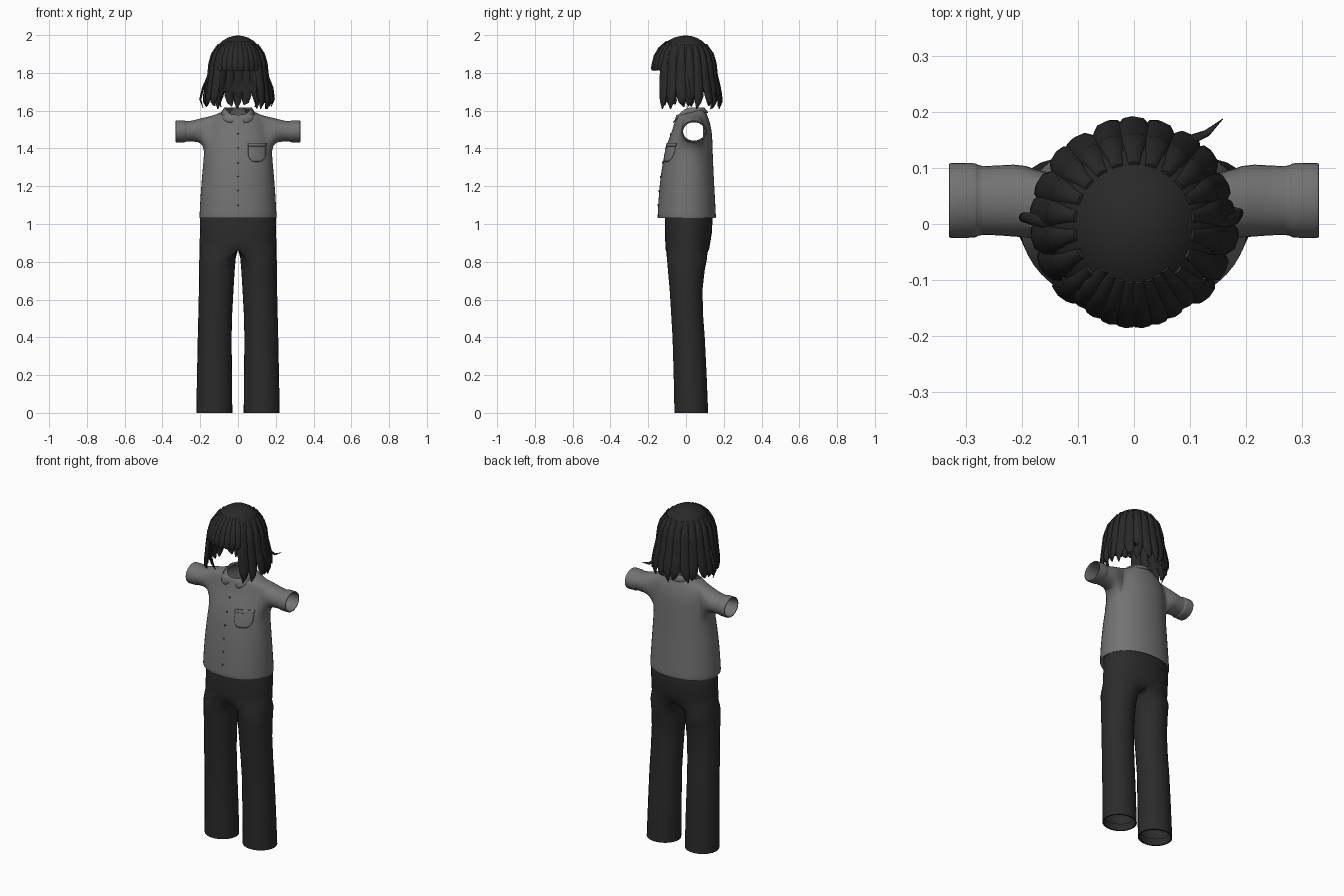
import bpy, bmesh, math, random
from math import sin, cos, radians, pi
from mathutils import Vector, Matrix
from mathutils.bvhtree import BVHTree

if "Cube" in bpy.data.objects:
    bpy.data.objects.remove(bpy.data.objects["Cube"])

random.seed(4)


def material(name, v):
    m = bpy.data.materials.new(name)
    m.diffuse_color = (*v, 1)
    m.use_nodes = True
    m.node_tree.nodes["Principled BSDF"].inputs["Base Color"].default_value = m.diffuse_color
    return m


HAIR = material("dark hair", (0.022, 0.022, 0.022))
CLOTH = material("grey cloth", (0.17, 0.17, 0.17))
PANTS = material("charcoal cloth", (0.024, 0.024, 0.024))
BUTTON = material("button grey", (0.08, 0.08, 0.08))


def finish(name, bm, mat, mirror=False, subsurf=0, solid=0, angle=50):
    bmesh.ops.remove_doubles(bm, verts=bm.verts[:], dist=1e-5)
    loose = [v for v in bm.verts if not v.link_faces]
    bmesh.ops.delete(bm, geom=loose, context='VERTS')
    bmesh.ops.recalc_face_normals(bm, faces=bm.faces[:])
    me = bpy.data.meshes.new(name)
    bm.to_mesh(me)
    bm.free()
    me.materials.append(mat)
    ob = bpy.data.objects.new(name, me)
    bpy.context.collection.objects.link(ob)
    bpy.ops.object.select_all(action='DESELECT')
    ob.select_set(True)
    bpy.context.view_layer.objects.active = ob
    bpy.ops.object.shade_smooth_by_angle(angle=radians(angle))
    if mirror:
        ob.modifiers.new("mirror", 'MIRROR').merge_threshold = 0.002
    if subsurf:
        s = ob.modifiers.new("smooth", 'SUBSURF')
        s.levels = s.render_levels = subsurf
    if solid:
        ob.modifiers.new("thickness", 'SOLIDIFY').thickness = solid
    return ob


def loft(bm, rings, closed=True, skip=lambda r, i: False):
    """Join rows of points with quads; returns the vertex rows."""
    rows = [[p if isinstance(p, bmesh.types.BMVert) else bm.verts.new(p) for p in ring] for ring in rings]
    n = len(rows[0])
    for r in range(len(rows) - 1):
        for i in range(n if closed else n - 1):
            j = (i + 1) % n
            if not skip(r, i):
                bm.faces.new((rows[r][i], rows[r][j], rows[r + 1][j], rows[r + 1][i]))
    return rows


# ---- Trousers: half body above the crotch, full leg tube below ----
# z, outer x, inner x (None above the crotch), front y, back y
LEG = [(1.09, .185, None, -.10, .125), (1.03, .200, None, -.11, .140), (.96, .201, None, -.111, .138),
       (.91, .203, None, -.11, .130), (.865, .204, None, -.108, .122), (.82, .205, .012, -.102, .113),
       (.75, .206, .018, -.096, .099), (.65, .207, .024, -.087, .088), (.52, .210, .031, -.079, .091),
       (.40, .213, .034, -.072, .100), (.20, .217, .032, -.066, .110), (0, .221, .030, -.062, .118),
       (0, .213, .038, -.054, .110), (.04, .212, .039, -.053, .109)]


def leg_ring(z, xo, xi, yf, yb):
    yc, ry, pts = (yf + yb) / 2, (yb - yf) / 2, []
    for k in range(24):
        t = -130 + k * 260 / 16 if k <= 16 else 130 + (k - 16) * 100 / 8
        if xi is not None:
            a = radians(t)
            pts.append(((xo + xi) / 2 + (xo - xi) / 2 * cos(a), yc + ry * sin(a), z))
        elif k <= 16:
            a = radians(t * 90 / 130)
            pts.append((xo * max(0, cos(a)) ** .9, yc + ry * sin(a), z))
        else:
            pts.append((0, yc + ry * (1 - (k - 16) / 4), z))
    return pts


bm = bmesh.new()
loft(bm, [leg_ring(*r) for r in LEG], skip=lambda r, i: r < 4 and i >= 16)
finish("trousers", bm, PANTS, mirror=True)

# ---- Shirt: half torso with an armhole that is bridged to a sleeve ----
# z, half width, front y, back y, tilt
TORSO = [(1.08, .196, -.138, .148, 0), (1.032, .197, -.141, .15, 0), (1.028, .206, -.152, .160, 0),
         (1.04, .206, -.152, .160, 0), (1.12, .202, -.148, .156, 0), (1.22, .195, -.140, .150, 0),
         (1.32, .186, -.126, .145, 0), (1.395, .179, -.110, .142, 0), (1.44, .172, -.096, .141, 0),
         (1.485, .166, -.078, .138, 0), (1.53, .158, -.063, .130, 0), (1.57, .142, -.055, .116, 0),
         (1.588, .096, -.052, .104, .012), (1.598, .070, -.046, .092, .02)]
A0, A1 = 7, 11  # armhole rows


def half_ring(z, w, yf, yb, tilt, n=12):
    yc, ry = (yf + yb) / 2, (yb - yf) / 2
    angs = [radians(-90 + 180 * i / n) for i in range(n + 1)]
    return [(w * max(0, cos(a)) ** .9, yc + ry * sin(a), z + tilt * sin(a)) for a in angs]


bm = bmesh.new()
rows = loft(bm, [half_ring(*r) for r in TORSO], closed=False, skip=lambda r, i: A0 <= r < A1 and 4 <= i < 8)
hole = ([rows[A0][c] for c in range(4, 8)] + [rows[r][8] for r in range(A0, A1)]
        + [rows[A1][c] for c in range(8, 4, -1)] + [rows[r][4] for r in range(A1, A0, -1)])
# x, centre z, y radius, z radius (last rings form the cuff and its inside)
SLEEVE = [(.195, 1.497, .068, .066), (.235, 1.492, .064, .057), (.278, 1.49, .062, .054),
          (.281, 1.49, .068, .059), (.285, 1.49, .068, .059), (.325, 1.49, .069, .060), (.33, 1.49, .068, .059),
          (.33, 1.49, .062, .053), (.325, 1.49, .060, .051), (.27, 1.49, .059, .050)]
rings = [[(x, .042 + ry * cos(a), cz + rz * sin(a)) for a in (radians(-135 + 22.5 * i) for i in range(16))]
         for x, cz, ry, rz in SLEEVE]
loft(bm, [hole] + rings)
shirt = finish("shirt", bm, CLOTH, mirror=True, subsurf=1)

# Folded collar with points at the front
bm = bmesh.new()
base, top, fall = [], [], []
for i in range(13):
    a = radians(-90 + 15 * i)
    f = max(0, -sin(a)) ** 2
    c, s = max(0, cos(a)), sin(a)
    base.append((.068 * c, .023 + .068 * s, 1.595 + .02 * s))
    top.append((.072 * c, .025 + .072 * s, 1.617 - .05 * f))
    fall.append((.09 * c + .036 * f, .024 + .094 * s, 1.59 - .052 * f))
loft(bm, [base, top, fall], closed=False)
finish("collar", bm, CLOTH, mirror=True, solid=.004)

# Front of the shirt, used to lay details on the cloth
dg = bpy.context.evaluated_depsgraph_get()
tree = BVHTree.FromObject(shirt, dg)


def on_shirt(x, z, lift):
    hit = tree.ray_cast(Vector((x, -1, z)), Vector((0, 1, 0)))[0]
    return (x, (hit.y if hit else -.1) - lift, z)


def plate(name, x0, x1, bottom, z1, lift):
    bm = bmesh.new()
    cols = []
    for i in range(11):
        z0 = bottom(abs(i / 5 - 1))
        cols.append([on_shirt(x0 + (x1 - x0) * i / 10, z0 + (z1 - z0) * j / 8, lift) for j in range(9)])
    loft(bm, cols, closed=False)
    finish(name, bm, CLOTH, solid=.006)


plate("chest_pocket", .055, .148, lambda u: 1.33 + .035 * u ** 4, 1.425, .006)
plate("pocket_band", .053, .150, lambda u: 1.412, 1.43, .009)

# Row of shirt buttons
bm = bmesh.new()
for k in range(6):
    p = Vector(on_shirt(0, 1.10 + .075 * k, .001))
    bmesh.ops.create_cone(bm, cap_ends=True, segments=10, radius1=.006, radius2=.005, depth=.006,
                          matrix=Matrix.Translation(p) @ Matrix.Rotation(pi / 2, 4, 'X'))
finish("shirt_buttons", bm, BUTTON)


# ---- Hair: dome shell, fringe and hanging locks ----
def hair_point(deg, s, z):
    """Angle 0 faces the front; s widens the sides and back only."""
    a = radians(deg)
    front = cos(a) > 0
    return Vector((.148 * s * sin(a), -cos(a) * (.174 * min(s, 1.04) if front else .152 * s), z))


def dome(deg, z):
    return hair_point(deg, math.sqrt(max(0, 1 - ((z - 1.83) / .168) ** 2)), z)


bm = bmesh.new()
caps = [[dome(i * 10, 1.83 + .168 * sin(radians(e))) for i in range(36)] for e in (90, 80, 68, 56, 44, 32, 20, 10, 0)]
caps += [[hair_point(i * 10, s, z) for i in range(36)] for z, s in ((1.82, 1), (1.76, 1.03), (1.70, 1.07))]
loft(bm, caps, skip=lambda r, i: r >= 9 and (i < 4 or i >= 32))
finish("hair_dome", bm, HAIR)


def lock(bm, path, widths, thick):
    """Flat pointed strand swept along a path, facing outwards."""
    rings = []
    for k, p in enumerate(path):
        d = (path[min(k + 1, len(path) - 1)] - path[max(k - 1, 0)]).normalized()
        out = Vector((p.x, p.y, 0.001)).normalized()
        side = d.cross(out).normalized()
        out = side.cross(d).normalized()
        th = thick * min(1, widths[k] / max(widths) + .15)
        rings.append([p + side * widths[k] * cos(a) + out * th * sin(a) for a in (2 * pi * i / 8 for i in range(8))])
    rows = loft(bm, rings)
    bm.faces.new(rows[0][::-1])
    bm.faces.new(rows[-1])


# Fringe across the forehead
bm = bmesh.new()
for k in range(8):
    d = -38.5 + 11 * k
    path = [dome(d, z) for z in (1.965, 1.93, 1.89, 1.85)] + [hair_point(d, 1.02, 1.825), hair_point(d, 1.01, 1.812)]
    lock(bm, path, [.008, .016, .021, .022, .019, .011], .009)
finish("fringe", bm, HAIR)

# Side and back locks
bm = bmesh.new()
N = 17
for k in range(N):
    d = 48 + 264 * k / (N - 1)
    j = random.uniform(-.02, .03)
    tip = random.uniform(1.606, 1.64)
    bend = random.uniform(-5, 5)
    path = [dome(d, 1.95), dome(d, 1.90), dome(d, 1.85), hair_point(d, 1.03, 1.79), hair_point(d, 1.10 + j, 1.73),
            hair_point(d + bend * .4, 1.16 + j, 1.68), hair_point(d + bend, 1.18 + j, 1.645),
            hair_point(d + bend * 1.6, 1.12 + j, tip)]
    lock(bm, path, [.010, .018, .023, .027, .029, .026, .018, .003], .012)
# Inner locks framing the face
for sx in (-1, 1):
    path = [Vector((sx * x, y, z)) for x, y, z in
            ((.118, -.10, 1.84), (.115, -.108, 1.78), (.112, -.105, 1.72), (.105, -.095, 1.66), (.09, -.085, 1.62))]
    lock(bm, path, [.015, .02, .022, .016, .002], .009)
finish("hanging_locks", bm, HAIR)

# Loose wisps flicking outwards
bm = bmesh.new()
WISPS = [((.08, .135, 1.77), (.10, .15, 1.70), (.13, .162, 1.675), (.158, .187, 1.685)),
         ((.150, .00, 1.80), (.182, .01, 1.72), (.19, .02, 1.66), (.175, .03, 1.62)),
         ((-.150, .00, 1.80), (-.185, .01, 1.72), (-.20, .012, 1.66), (-.185, .01, 1.615))]
for w in WISPS:
    lock(bm, [Vector(p) for p in w], [.010, .011, .008, .001], .006)
finish("loose_wisps", bm, HAIR)
